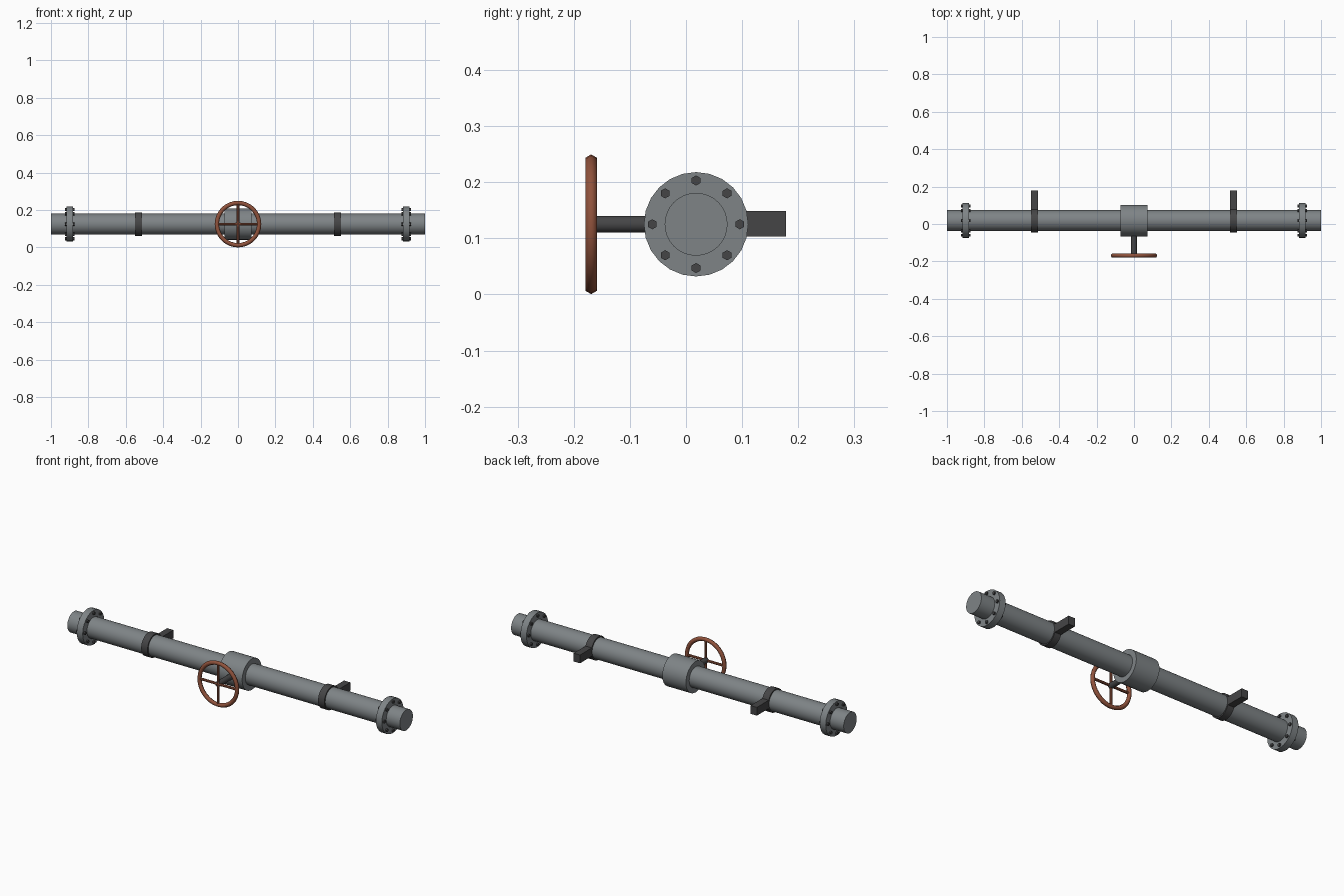
import bpy
from math import pi, sin, cos
from mathutils import Vector

cube = bpy.data.objects.get("Cube")
if cube:
    bpy.data.objects.remove(cube, do_unlink=True)

AXIS_Y, AXIS_Z = 0.018, 0.125
WHEEL_Y = -0.169


def material(name, rgb):
    m = bpy.data.materials.new(name)
    m.use_nodes = True
    color = (*rgb, 1)
    m.diffuse_color = color
    m.node_tree.nodes["Principled BSDF"].inputs["Base Color"].default_value = color
    return m


steel = material("grey steel", (0.21, 0.23, 0.24))
iron = material("dark iron", (0.06, 0.06, 0.062))
rust = material("red brown paint", (0.28, 0.085, 0.045))


def finish(name, mat, smooth=True):
    ob = bpy.context.object
    ob.name = name
    ob.data.materials.append(mat)
    if smooth:
        bpy.ops.object.shade_smooth_by_angle(angle=pi / 6)
    return ob


def rod(name, start, end, radius, mat, sides=32):
    """Cylinder between two points."""
    a, b = Vector(start), Vector(end)
    turn = (b - a).to_track_quat("Z", "Y").to_euler()
    bpy.ops.mesh.primitive_cylinder_add(vertices=sides, radius=radius, depth=(b - a).length,
                                        location=(a + b) / 2, rotation=turn)
    return finish(name, mat, sides > 6)


def along_x(name, x, length, radius, mat, sides=32, y=AXIS_Y, z=AXIS_Z):
    return rod(name, (x - length / 2, y, z), (x + length / 2, y, z), radius, mat, sides)


# Main pipe and valve body
along_x("pipe", 0, 2, 0.056, steel)
along_x("valve_body", 0, 0.142, 0.084, steel)

for side, s in (("left", 1), ("right", -1)):
    # Bolted flange
    along_x(side + "_flange", s * 0.9, 0.036, 0.093, steel, 24)
    for i in range(8):
        a = i * pi / 4
        along_x(f"{side}_flange_bolt_{i + 1}", s * 0.9, 0.052, 0.009, iron, 6,
                AXIS_Y + 0.078 * cos(a), AXIS_Z + 0.078 * sin(a))
    # Wall clamp and its bracket
    along_x(side + "_clamp", s * 0.532, 0.038, 0.063, iron)
    bpy.ops.mesh.primitive_cube_add(size=1, location=(s * 0.532, 0.119, AXIS_Z + 0.001))
    bracket = finish(side + "_wall_bracket", iron, False)
    bracket.scale = (0.038, 0.118, 0.045)

# Valve stem and handwheel
rod("valve_stem", (0, AXIS_Y, AXIS_Z), (0, WHEEL_Y - 0.005, AXIS_Z), 0.015, iron, 16)
bpy.ops.mesh.primitive_torus_add(major_radius=0.113, minor_radius=0.0115, major_segments=32,
                                 minor_segments=6, location=(0, WHEEL_Y, AXIS_Z),
                                 rotation=(pi / 2, 0, 0))
wheel = finish("handwheel_rim", rust, False)
bpy.ops.object.shade_smooth()
for name, dx, dz in (("horizontal", 0.113, 0), ("vertical", 0, 0.113)):
    rod(name + "_spoke", (-dx, WHEEL_Y, AXIS_Z - dz), (dx, WHEEL_Y, AXIS_Z + dz), 0.007, rust, 8)
